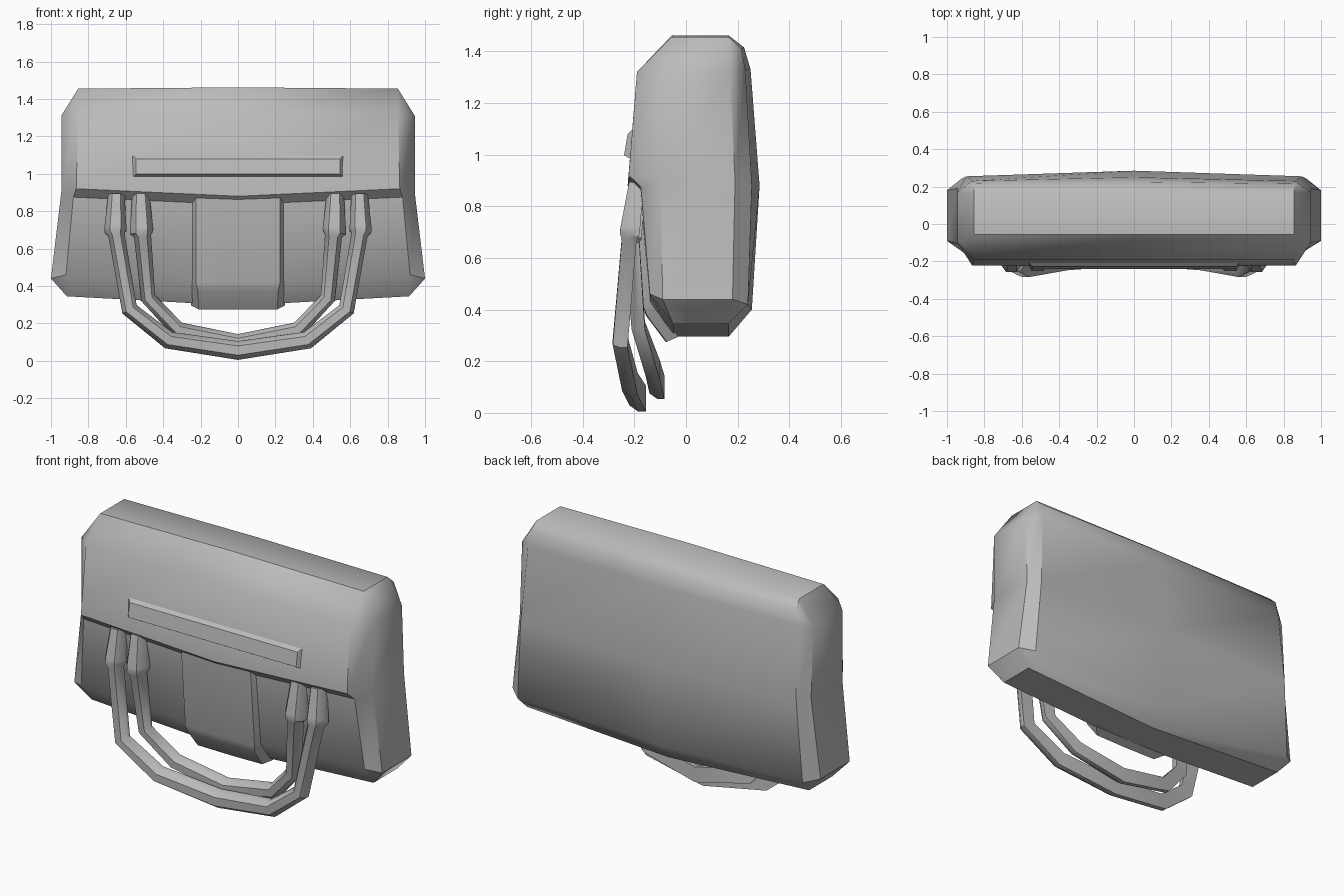
import bpy, bmesh, math
from mathutils import Vector

if "Cube" in bpy.data.objects:
    bpy.data.objects.remove(bpy.data.objects["Cube"])

leather = bpy.data.materials.new("grey_leather")
leather.diffuse_color = (0.5, 0.5, 0.5, 1)
leather.use_nodes = True
leather.node_tree.nodes["Principled BSDF"].inputs["Base Color"].default_value = leather.diffuse_color


def make(name, verts, faces, angle=35):
    """Mesh object from points and faces, welded, with sharp edges kept."""
    bm = bmesh.new()
    vs = [bm.verts.new(v) for v in verts]
    for f in faces:
        ids = list(dict.fromkeys(f))
        if len(ids) > 2:
            try:
                bm.faces.new([vs[i] for i in ids])
            except ValueError:
                pass
    bmesh.ops.remove_doubles(bm, verts=bm.verts, dist=1e-4)
    bmesh.ops.recalc_face_normals(bm, faces=bm.faces)
    me = bpy.data.meshes.new(name)
    bm.to_mesh(me)
    bm.free()
    ob = bpy.data.objects.new(name, me)
    bpy.context.collection.objects.link(ob)
    me.materials.append(leather)
    bpy.ops.object.select_all(action='DESELECT')
    ob.select_set(True)
    bpy.context.view_layer.objects.active = ob
    bpy.ops.object.shade_smooth_by_angle(angle=math.radians(angle))
    return ob


def loft(rings, closed=True, caps=True):
    """Points and faces skinning equal-length rings."""
    n = len(rings[0])
    verts = [p for r in rings for p in r]
    faces = [(k*n+i, k*n+(i+1) % n, (k+1)*n+(i+1) % n, (k+1)*n+i)
             for k in range(len(rings)-1) for i in range(n if closed else n-1)]
    if caps:
        faces += [tuple(range(n)), tuple(range((len(rings)-1)*n, len(rings)*n))]
    return verts, faces


# Bag body with flap lip: edge x, edge y, edge z, middle y, middle z, side point
profile = [
    (.915, .165, .345, .165, .295, 3),    # bottom back
    (.915, -.05, .345, -.05, .295, 0),    # bottom front
    (.92, -.14, .46, -.14, .42, 0),       # front low
    (.88, -.175, .875, -.18, .835, 1),    # under the flap
    (.865, -.222, .92, -.226, .88, 1),    # flap lip
    (.855, -.19, 1.32, -.19, 1.32, 2),    # flap bend
    (.855, -.055, 1.455, -.055, 1.462, 2),
    (.855, .165, 1.455, .165, 1.462, 5),
    (.86, .215, 1.41, .225, 1.415, 5),
    (.865, .23, 1.33, .25, 1.33, 5),
    (.895, .255, .88, .285, .88, 4),      # back middle
    (.925, .24, .42, .255, .40, 3),       # back low
]
# Side panel points: front low, mid, top, then back low, mid, top
side = [(1, -.09, .44), (.945, -.10, .90), (.945, -.10, 1.31),
        (1, .18, .44), (.945, .19, .90), (.945, .17, 1.31)]


def mirror(ring):
    return [(-x, y, z) for x, y, z in ring]


edge = [p[:3] for p in profile]
mid = [(0, p[3], p[4]) for p in profile]
outer = [side[p[5]] for p in profile]
verts, faces = loft([mirror(outer), mirror(edge), mid, edge, outer], caps=False)
for pts in (side, mirror(side)):
    b = len(verts)
    verts += pts
    faces += [(b, b+1, b+4, b+3), (b+1, b+2, b+5, b+4)]
make("bag_body", verts, faces, 40)

# Raised bar on the flap
base = [(-.57, -.20, .975), (.57, -.20, .975), (.57, -.20, 1.105), (-.57, -.20, 1.105)]
top = [(-.545, -.24, .998), (.545, -.24, .998), (.545, -.226, 1.08), (-.545, -.226, 1.08)]
make("flap_bar", *loft([base, top]), 20)

# Front tab hanging below the flap: half width, front y, z, rear y
tab = [(.225, -.205, .87, -.15), (.225, -.168, .42, -.11),
       (.215, -.15, .375, -.10), (.21, -.075, .275, -.03)]
rings = [[(-w-.04, b, z+.02), (-w, f, z), (0, f-.004, z), (w, f, z), (w+.04, b, z+.02)]
         for w, f, z, b in tab]
make("front_tab", *loft(rings), 40)

# Handles: D-shaped section swept along mirrored paths, flared at the collars
section = [(-1, -.6), (-1, 0), (-.5, .7), (.5, .7), (1, 0), (1, -.6)]


def handle(name, half):
    path = half + [(-x, y, z, r) for x, y, z, r in half[-2::-1]]
    pts = [Vector(p[:3]) for p in path]
    rings = []
    for i, p in enumerate(pts):
        a = (p - pts[i-1]).normalized() if i else (pts[1]-p).normalized()
        c = (pts[i+1]-p).normalized() if i < len(pts)-1 else a
        t = (a + c).normalized()
        n = t.cross(Vector((0, -1, 0))).normalized()
        b = n.cross(t).normalized()
        r = path[i][3]
        rings.append([p + n*u*r + b*v*r for u, v in section])
    make(name, *loft(rings), 40)


handle("outer_handle", [
    (.65, -.19, .89, .044), (.655, -.212, .72, .058), (.655, -.216, .695, .058),
    (.65, -.218, .675, .044), (.58, -.253, .275, .044), (.37, -.215, .11, .047),
    (0, -.185, .055, .050)])
handle("inner_handle", [
    (.52, -.185, .89, .046), (.515, -.207, .71, .062), (.515, -.209, .685, .062),
    (.51, -.208, .665, .046), (.48, -.183, .335, .040), (.32, -.127, .165, .043),
    (0, -.11, .098, .045)])
